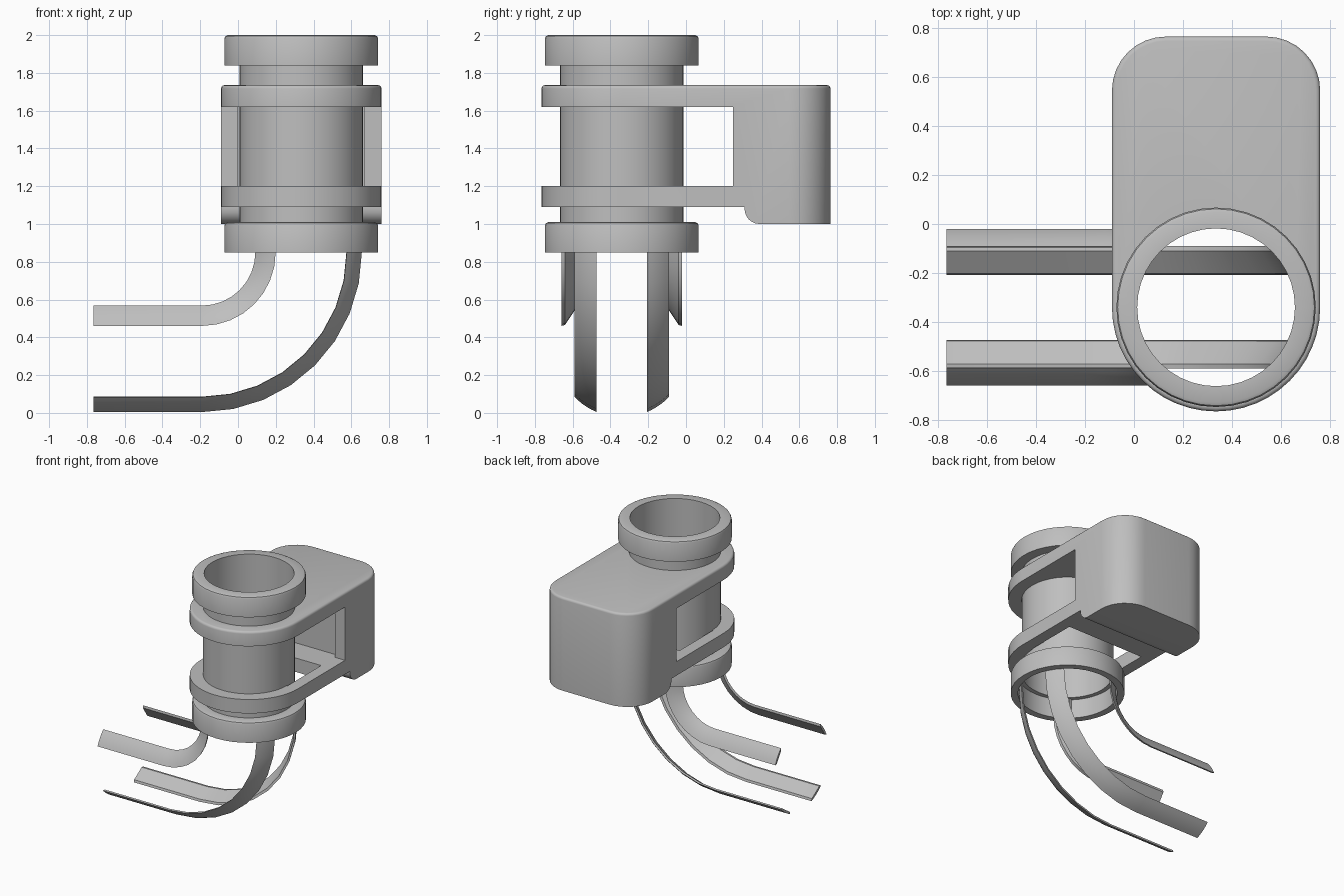
import bpy, bmesh, math
from mathutils import Vector

cube = bpy.data.objects.get("Cube")
if cube:
    bpy.data.objects.remove(cube, do_unlink=True)

CX, CY = 0.335, -0.34          # tube axis
TUBE_R, CLAMP_R = 0.328, 0.425

grey = bpy.data.materials.new("plain_grey")
grey.use_nodes = True
colour = (0.52, 0.52, 0.52, 1)
grey.diffuse_color = colour
grey.node_tree.nodes["Principled BSDF"].inputs["Base Color"].default_value = colour


def finish(name, bm):
    bmesh.ops.recalc_face_normals(bm, faces=bm.faces)
    mesh = bpy.data.meshes.new(name)
    bm.to_mesh(mesh)
    bm.free()
    mesh.materials.append(grey)
    ob = bpy.data.objects.new(name, mesh)
    bpy.context.collection.objects.link(ob)
    return ob


def activate(ob):
    bpy.ops.object.select_all(action='DESELECT')
    ob.select_set(True)
    bpy.context.view_layer.objects.active = ob


def smooth(ob):
    activate(ob)
    bpy.ops.object.shade_smooth_by_angle(angle=math.radians(35))


def prism(name, points, offset, bevel=0):
    """Extrude a closed outline; optionally round the far rim."""
    bm = bmesh.new()
    base = bm.faces.new([bm.verts.new(p) for p in points])
    far = bmesh.ops.extrude_face_region(bm, geom=[base], use_keep_orig=True)
    verts = [g for g in far["geom"] if isinstance(g, bmesh.types.BMVert)]
    bmesh.ops.translate(bm, verts=verts, vec=offset)
    if bevel:
        rim = [e for e in bm.edges if all(v in verts for v in e.verts)]
        bmesh.ops.bevel(bm, geom=rim, offset=bevel, segments=3, profile=0.5, affect='EDGES')
    return finish(name, bm)


def box(name, lo, hi):
    corners = [(lo[0], lo[1], lo[2]), (hi[0], lo[1], lo[2]),
               (hi[0], hi[1], lo[2]), (lo[0], hi[1], lo[2])]
    return prism(name, corners, (0, 0, hi[2] - lo[2]))


def arc(cx, cy, r, start, end, n):
    angles = [math.radians(start + (end - start) * i / n) for i in range(n + 1)]
    return [(cx + r * math.cos(a), cy + r * math.sin(a)) for a in angles]


def cut(ob, cutter):
    mod = ob.modifiers.new("cut", 'BOOLEAN')
    mod.operation, mod.solver, mod.object = 'DIFFERENCE', 'EXACT', cutter
    activate(ob)
    bpy.ops.object.modifier_apply(modifier=mod.name)
    bpy.data.objects.remove(cutter, do_unlink=True)


# Flanged tube: lathe of a closed wall profile
def flange(z0, z1, r=0.407, b=0.018):
    return [(r, z0), (r, z1 - b), (r - 0.3 * b, z1 - 0.3 * b), (r - b, z1)]


profile = ([(0.355, 0.85)] + flange(0.85, 1.01) + [(TUBE_R, 1.01), (TUBE_R, 1.84)]
           + flange(1.84, 2.0) + [(0.322, 2.0), (0.322, 1.0), (0.355, 1.0)])
bm = bmesh.new()
steps = 40
rings = []
for i in range(steps):
    a = math.tau * i / steps
    rings.append([bm.verts.new((CX + r * math.cos(a), CY + r * math.sin(a), z))
                  for r, z in profile])
for i in range(steps):
    p, q = rings[i], rings[(i + 1) % steps]
    for j in range(len(p)):
        k = (j + 1) % len(p)
        bm.faces.new((p[j], q[j], q[k], p[k]))
smooth(finish("flanged_tube", bm))

# Clamp body: rounded block with a window, undercut and tube opening
BACK, CORNER = 0.765, 0.22
outline = (arc(CX, CY, CLAMP_R, 180, 360, 24)
           + arc(CX + CLAMP_R - CORNER, BACK - CORNER, CORNER, 0, 90, 8)
           + arc(CX - CLAMP_R + CORNER, BACK - CORNER, CORNER, 90, 180, 8))
body = prism("clamp_body", [(x, y, 1.0) for x, y in outline], (0, 0, 0.735), 0.018)
cut(body, box("window_cutter", (-1, -1, 1.2), (2, 0.25, 1.62)))
fillet = arc(0.39, 1.08, 0.08, 180, 270, 6)
under = [(-1, 0.9), (-1, 1.09), (0.31, 1.09)] + fillet + [(0.39, 0.9)]
cut(body, prism("under_cutter", [(-1, y, z) for y, z in under], (3, 0, 0)))
hole = arc(CX, CY, TUBE_R + 0.001, 0, 351, 39)
cut(body, prism("hole_cutter", [(x, y, 0.9) for x, y in hole], (0, 0, 1)))
cut(body, box("slot_cutter", (0.0, CY, 1.0), (0.67, 0.08, 1.3)))
cut(body, box("recess_cutter", (0.0, 0.2, 1.2), (0.67, 0.29, 1.62)))
smooth(body)


# Curved strips: slices of the tube wall swept down and out to the side
def strip(name, start, end, side):
    outer = arc(0, 0, 0.347, start, end, 5)
    inner = arc(0, 0, 0.332, end - 2, start + 2, 1)
    section = [(CX + x, CY + side * y) for x, y in outer + inner]
    pivot_x, pivot_z = -0.19, 0.85
    bm = bmesh.new()
    loops = [[bm.verts.new((x, y, 1.0)) for x, y in section]]
    for i in range(9):
        a = math.pi / 2 * i / 8
        loops.append([bm.verts.new((pivot_x + (x - pivot_x) * math.cos(a), y,
                                    pivot_z - (x - pivot_x) * math.sin(a)))
                      for x, y in section])
    loops.append([bm.verts.new((-0.765, v.co.y, v.co.z)) for v in loops[-1]])
    n = len(section)
    for p, q in zip(loops, loops[1:]):
        for j in range(n):
            k = (j + 1) % n
            bm.faces.new((p[j], p[k], q[k], q[j]))
    bm.faces.new(loops[0])
    bm.faces.new(loops[-1])
    smooth(finish(name, bm))


for label, side in (("front", -1), ("back", 1)):
    strip(label + "_upper_strip", 113, 134.5, side)
    strip(label + "_lower_strip", 22.5, 46, side)
